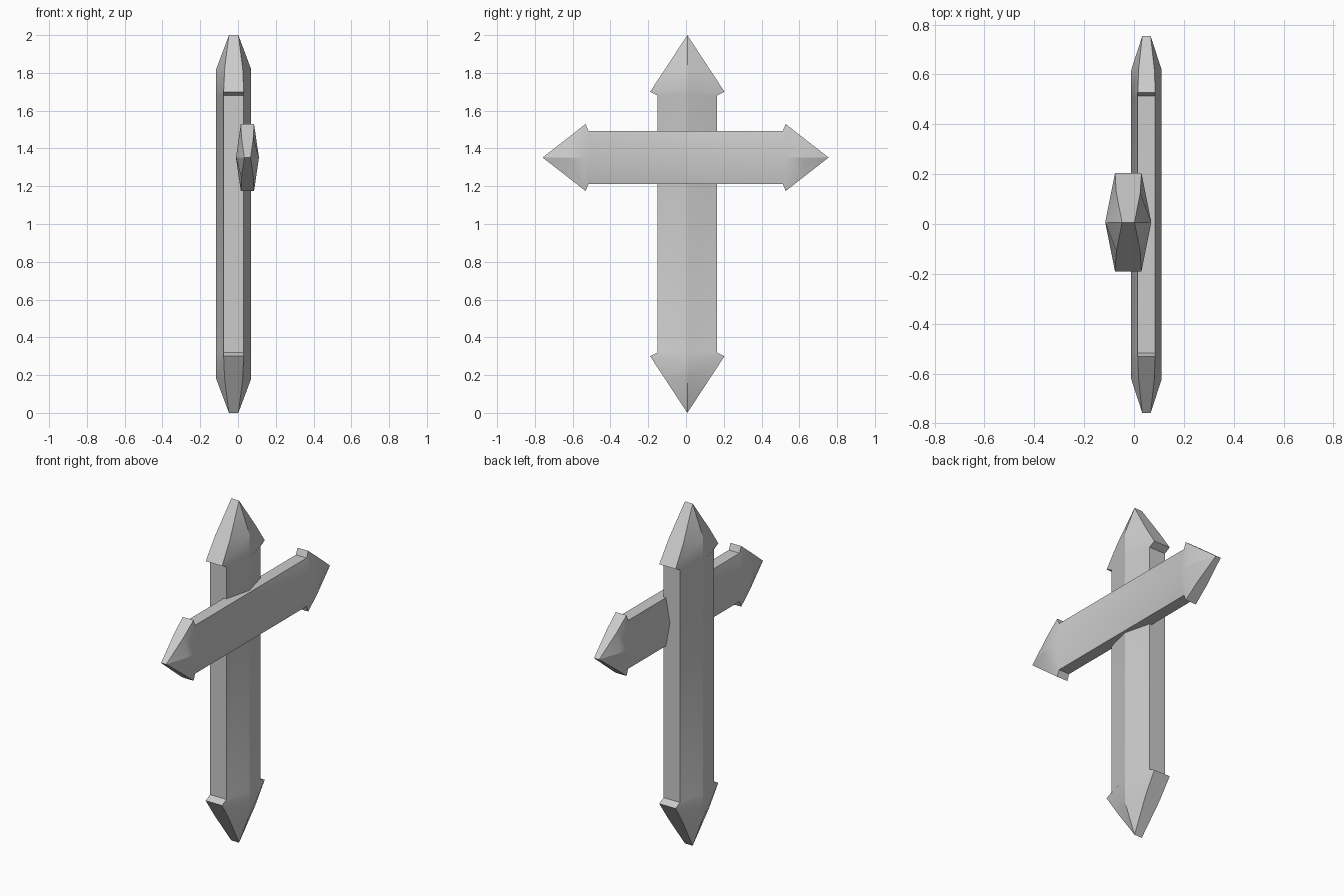
import bpy
import bmesh
from math import radians
from mathutils import Matrix, Vector

if "Cube" in bpy.data.objects:
    bpy.data.objects.remove(bpy.data.objects["Cube"], do_unlink=True)

# Single plain grey finish
GREY = (0.6, 0.6, 0.6, 1)
grey = bpy.data.materials.new("plain_grey")
grey.use_nodes = True
grey.diffuse_color = GREY
grey.node_tree.nodes["Principled BSDF"].inputs["Base Color"].default_value = GREY

# Half-bar stations: distance along, half width, half ridge depth, half edge depth
HALF = [(0.68, 0.157, 0.0925, 0.053),   # notch behind the barb
        (0.70, 0.197, 0.0925, 0.053),   # barb corner
        (0.82, 0.118, 0.0925, 0.048),   # end of the ridge
        (1.00, 0.0, 0.025, 0.025)]      # blunt chisel tip
STATIONS = [(-t, w, r, e) for t, w, r, e in reversed(HALF)] + HALF


def double_arrow(name, location, scale, rotation):
    """Bar of six-sided section with a barbed point at both ends."""
    bm = bmesh.new()
    rings = []
    for t, w, r, e in STATIONS:
        section = [(r, 0), (e, w), (-e, w), (-r, 0), (-e, -w), (e, -w)]
        rings.append([bm.verts.new((x, y, t)) for x, y in section])
    for low, high in zip(rings, rings[1:]):
        for i in range(len(low)):
            j = (i + 1) % len(low)
            bm.faces.new((low[i], low[j], high[j], high[i]))
    bmesh.ops.remove_doubles(bm, verts=bm.verts, dist=0.0001)
    bmesh.ops.transform(bm, verts=bm.verts,
                        matrix=rotation @ Matrix.Diagonal(Vector((*scale, 1))))
    bmesh.ops.recalc_face_normals(bm, faces=bm.faces)
    mesh = bpy.data.meshes.new(name)
    bm.to_mesh(mesh)
    bm.free()
    mesh.materials.append(grey)
    bar = bpy.data.objects.new(name, mesh)
    bar.location = location
    bpy.context.collection.objects.link(bar)

    # Soft shading over the points, crisp ridges and edges
    bpy.ops.object.select_all(action="DESELECT")
    bar.select_set(True)
    bpy.context.view_layer.objects.active = bar
    bpy.ops.object.shade_smooth_by_angle(angle=radians(20))
    return bar


# Tall upright bar, and the shorter crossbar set into its left face
double_arrow("upright_bar", (-0.023, 0.007, 1), (1, 1, 1), Matrix.Identity(4))
double_arrow("cross_bar", (0.05, -0.002, 1.352), (0.66, 0.9, 0.757),
             Matrix.Rotation(radians(90), 4, "X"))
